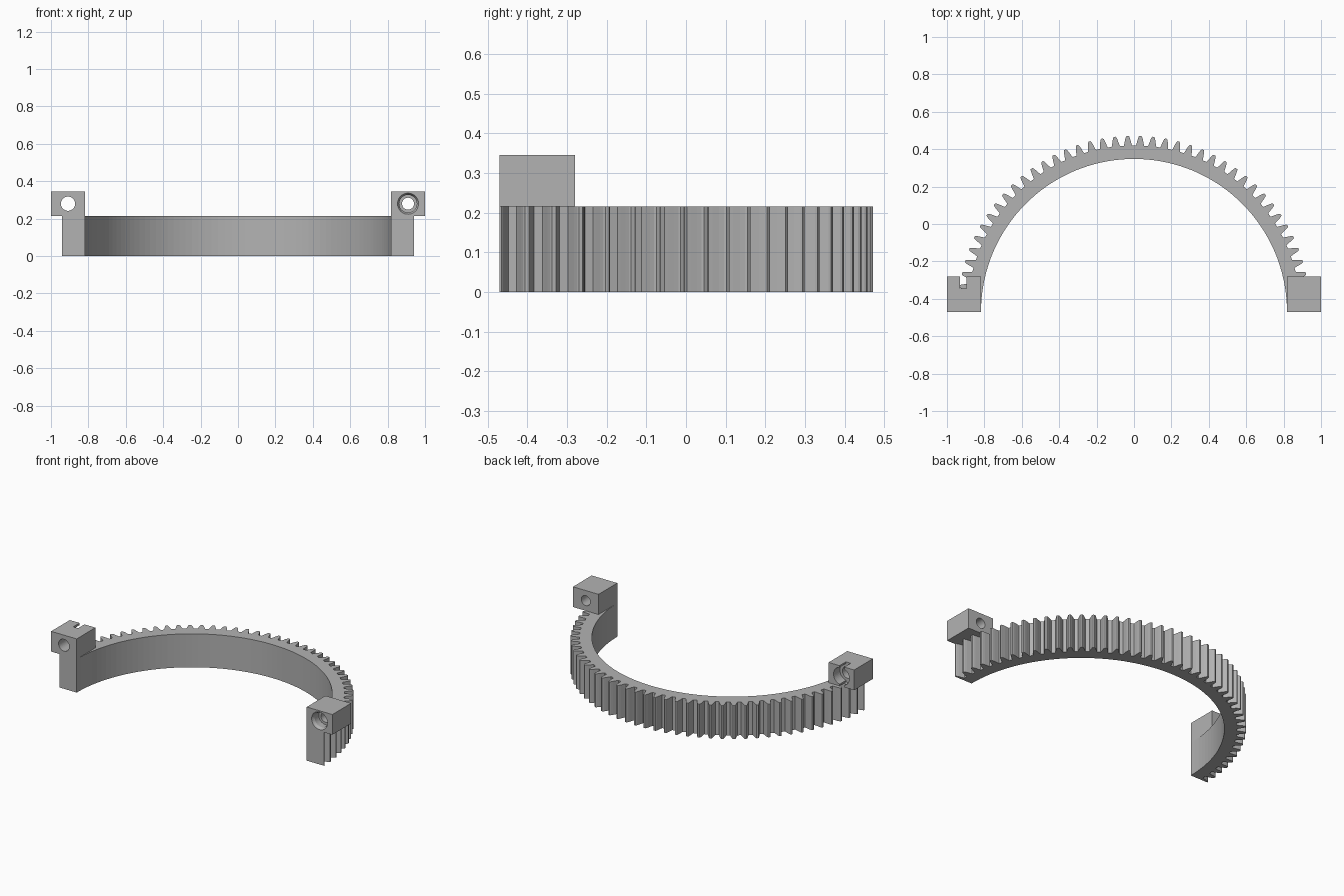
import bpy
import bmesh
from math import pi, sin, cos
from mathutils import Matrix

cube = bpy.data.objects.get("Cube")
if cube:
    bpy.data.objects.remove(cube, do_unlink=True)

TEETH = 86              # teeth on the full circle, half of it is built
R_IN, R_ROOT, R_TIP = 0.818, 0.89, 0.942
FRONT, BACK = -0.47, -0.28
RING_H, TOP = 0.215, 0.345
HOLE_X, HOLE_Z = 0.909, 0.28

grey = bpy.data.materials.new("plain grey")
grey.use_nodes = True
grey.diffuse_color = (0.45, 0.45, 0.45, 1)
grey.node_tree.nodes["Principled BSDF"].inputs["Base Color"].default_value = (0.45, 0.45, 0.45, 1)


def finish(name, bm):
    bmesh.ops.recalc_face_normals(bm, faces=bm.faces)
    mesh = bpy.data.meshes.new(name)
    bm.to_mesh(mesh)
    bm.free()
    mesh.materials.append(grey)
    obj = bpy.data.objects.new(name, mesh)
    bpy.context.collection.objects.link(obj)
    return obj


def box(name, x0, x1, y0, y1, z0, z1):
    bm = bmesh.new()
    bmesh.ops.create_cube(bm, size=1)
    for v in bm.verts:
        v.co.x = x0 + (v.co.x + 0.5) * (x1 - x0)
        v.co.y = y0 + (v.co.y + 0.5) * (y1 - y0)
        v.co.z = z0 + (v.co.z + 0.5) * (z1 - z0)
    return finish(name, bm)


def bore(x, y0, y1, r0, r1):
    """Round cutter along y, radius r0 at y0 and r1 at y1."""
    bm = bmesh.new()
    place = Matrix.Translation((x, (y0 + y1) / 2, HOLE_Z)) @ Matrix.Rotation(-pi / 2, 4, "X")
    bmesh.ops.create_cone(bm, cap_ends=True, segments=40, radius1=r0, radius2=r1,
                          depth=y1 - y0, matrix=place)
    return finish("cutter", bm)


def cut(obj, cutters):
    bpy.context.view_layer.objects.active = obj
    for c in cutters:
        c.hide_render = True
        mod = obj.modifiers.new("cut", "BOOLEAN")
        mod.operation = "DIFFERENCE"
        mod.solver = "EXACT"
        mod.object = c
        bpy.ops.object.modifier_apply(modifier=mod.name)
        bpy.data.objects.remove(c, do_unlink=True)


# Half ring gear: one tooth profile (half width, radius) repeated round the arc
half_tooth = [(0.022, R_ROOT), (0.0185, 0.902), (0.0135, 0.923), (0.009, 0.937), (0.005, R_TIP)]
flanks = [(-w, r) for w, r in half_tooth] + [(w, r) for w, r in reversed(half_tooth)]
outline = [(0, R_TIP)]
for k in range(TEETH // 2 + 1):
    for w, r in flanks:
        a = k * 2 * pi / TEETH + w / r
        if 0 < a < pi:
            outline.append((a, r))
outline.append((pi, R_TIP))
SEGMENTS = 72
outline += [(pi * (1 - i / SEGMENTS), R_IN) for i in range(SEGMENTS + 1)]

bm = bmesh.new()
base = bm.faces.new([bm.verts.new((r * cos(a), FRONT + r * sin(a), 0)) for a, r in outline])
walls = bmesh.ops.extrude_face_region(bm, geom=[base], use_keep_orig=True)
for v in walls["geom"]:
    if isinstance(v, bmesh.types.BMVert):
        v.co.z = RING_H
finish("half_ring_gear", bm)

# Clamp lug with a countersunk bolt seat at the front
left = box("left_lug", R_IN, 1, FRONT, BACK, RING_H, TOP)
cut(left, [
    bore(HOLE_X, FRONT - 0.1, BACK + 0.1, 0.032, 0.032),
    bore(HOLE_X, FRONT - 0.01, FRONT + 0.06, 0.047, 0.047),
    bore(HOLE_X, FRONT - 0.001, FRONT + 0.02, 0.057, 0.046),
])

# Clamp lug with a seat and an upright slot at the back
right = box("right_lug", -1, -R_IN, FRONT, BACK, RING_H, TOP)
cut(right, [
    bore(-HOLE_X, FRONT - 0.1, BACK + 0.1, 0.038, 0.038),
    bore(-HOLE_X, BACK - 0.065, BACK + 0.01, 0.056, 0.056),
    box("cutter", -0.93, -0.896, BACK - 0.065, BACK + 0.1, RING_H - 0.1, TOP + 0.1),
])
